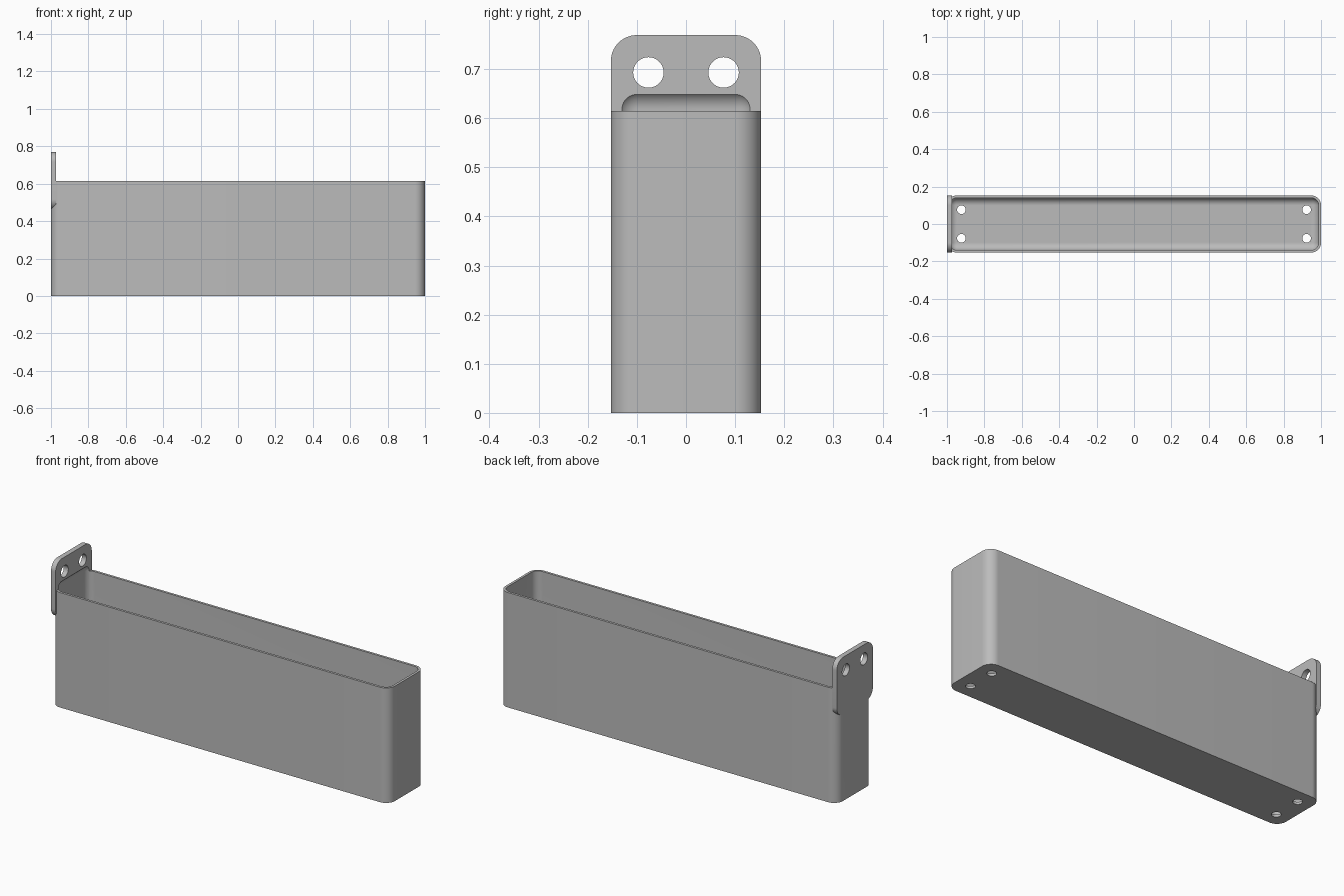
import bpy
import bmesh
from math import cos, sin, pi
from mathutils import Matrix, Vector

default = bpy.data.objects.get("Cube")
if default:
    bpy.data.objects.remove(default, do_unlink=True)

HALF_Y = 0.153      # half depth of the bin
RIM_Z = 0.615       # height of the rim
WALL = 0.013
PLATE = 0.027       # thickness of the mounting plate
OUTER_R = 0.053
INNER_R = 0.04

grey = bpy.data.materials.new("plain grey")
grey.use_nodes = True
colour = (0.5, 0.5, 0.5, 1)
grey.diffuse_color = colour
grey.node_tree.nodes["Principled BSDF"].inputs["Base Color"].default_value = colour


def make_object(name, bm):
    bmesh.ops.recalc_face_normals(bm, faces=bm.faces)
    mesh = bpy.data.meshes.new(name)
    bm.to_mesh(mesh)
    bm.free()
    mesh.materials.append(grey)
    obj = bpy.data.objects.new(name, mesh)
    bpy.context.collection.objects.link(obj)
    return obj


def rounded_prism(name, half_u, half_v, radius, depth, matrix, segments=14):
    """Rounded rectangle in the local XY plane, extruded along local Z."""
    bm = bmesh.new()
    verts = []
    corners = [(1, 1), (-1, 1), (-1, -1), (1, -1)]
    for quarter, (su, sv) in enumerate(corners):
        for i in range(segments + 1):
            a = (quarter + i / segments) * pi / 2
            verts.append(bm.verts.new((su * (half_u - radius) + radius * cos(a),
                                       sv * (half_v - radius) + radius * sin(a), 0)))
    face = bm.faces.new(verts)
    new = bmesh.ops.extrude_face_region(bm, geom=[face])["geom"]
    bmesh.ops.translate(bm, vec=(0, 0, depth),
                        verts=[g for g in new if isinstance(g, bmesh.types.BMVert)])
    bm.transform(matrix)
    return make_object(name, bm)


def rounded_box(name, low, high, radius):
    """Box with every edge and corner rounded."""
    low, high = Vector(low), Vector(high)
    bm = bmesh.new()
    bmesh.ops.create_cube(bm, size=1)
    bm.transform(Matrix.Translation((low + high) / 2) @ Matrix.Diagonal((*(high - low), 1)))
    bmesh.ops.bevel(bm, geom=bm.edges[:], offset=radius, segments=12,
                    profile=0.5, affect='EDGES')
    return make_object(name, bm)


def cylinder(name, radius, depth, matrix):
    bm = bmesh.new()
    bmesh.ops.create_cone(bm, cap_ends=True, segments=48, radius1=radius,
                          radius2=radius, depth=depth, matrix=matrix)
    return make_object(name, bm)


def combine(target, tool, operation):
    mod = target.modifiers.new(tool.name, 'BOOLEAN')
    mod.operation = operation
    mod.solver = 'EXACT'
    mod.object = tool
    bpy.context.view_layer.objects.active = target
    bpy.ops.object.modifier_apply(modifier=mod.name)
    bpy.data.objects.remove(tool, do_unlink=True)


# Tall narrow body with rounded upright corners
storage_bin = rounded_prism("storage_bin", 1, HALF_Y, OUTER_R, RIM_Z, Matrix())

# Square mounting plate centred on the rim at the end
to_end = Matrix.Translation((-1, 0, RIM_Z + 0.001)) @ Matrix.Rotation(pi / 2, 4, 'Y')
plate = rounded_prism("mounting_plate", HALF_Y, HALF_Y, OUTER_R, PLATE, to_end)
combine(storage_bin, plate, 'UNION')

# Cavity with rounded floor, its rounded top cutting into the plate
cavity = rounded_box("cavity", (WALL - 1, WALL - HALF_Y, WALL),
                     (1 - WALL, HALF_Y - WALL, RIM_Z + INNER_R + 0.003), INNER_R)
combine(storage_bin, cavity, 'DIFFERENCE')

# Screw holes in the plate and drain holes in the floor
turn = Matrix.Rotation(pi / 2, 4, 'Y')
for y in (-HALF_Y / 2, HALF_Y / 2):
    combine(storage_bin, cylinder("screw_hole", 0.031, 0.1,
            Matrix.Translation((-1, y, 0.693)) @ turn), 'DIFFERENCE')
    for x in (-0.923, 0.923):
        combine(storage_bin, cylinder("drain_hole", 0.023, 0.1,
                Matrix.Translation((x, y, 0))), 'DIFFERENCE')

# Smooth curves, crisp edges
bpy.ops.object.select_all(action='DESELECT')
storage_bin.select_set(True)
bpy.context.view_layer.objects.active = storage_bin
bpy.ops.object.shade_smooth_by_angle(angle=pi / 7)
